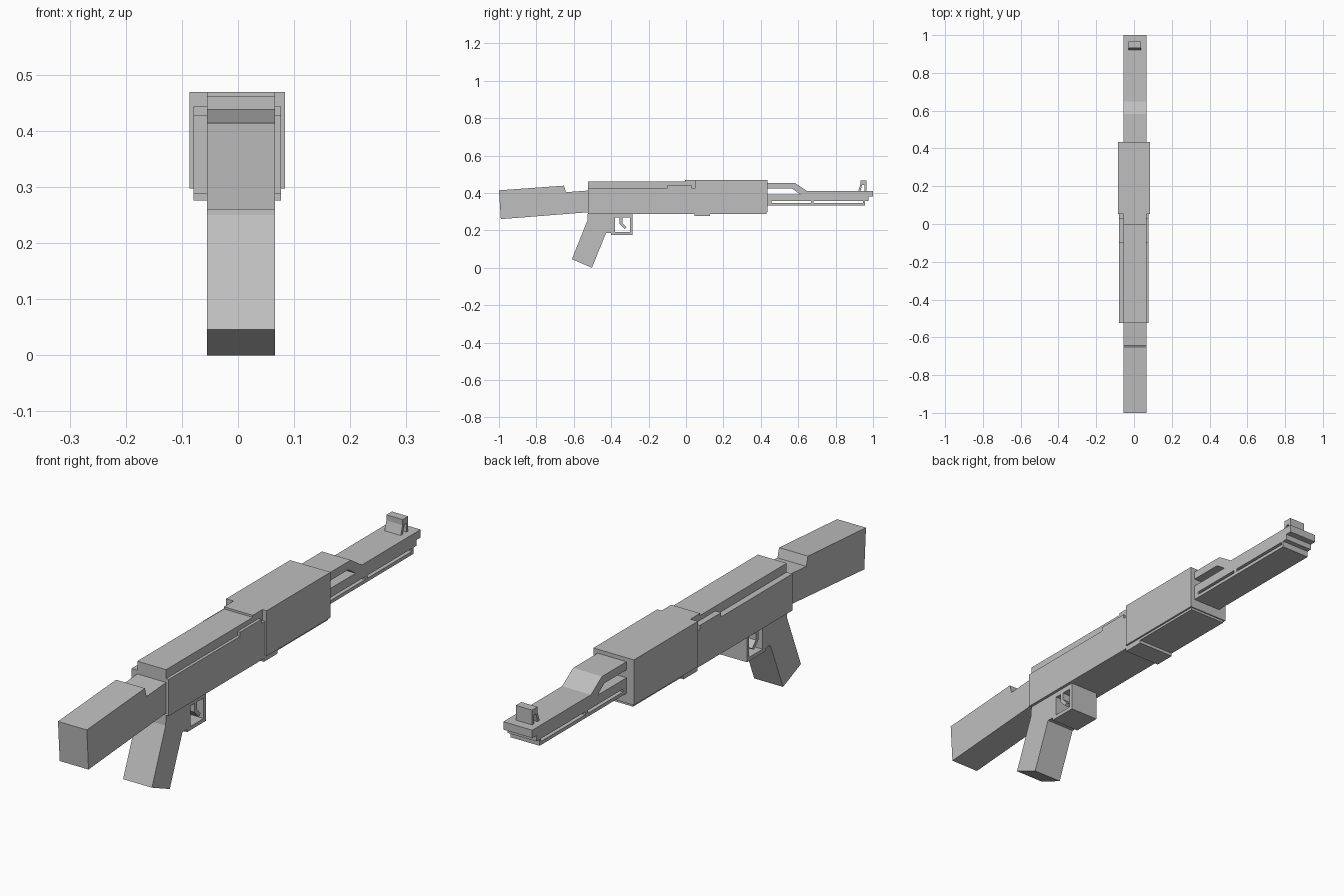
import bpy, bmesh

grey = bpy.data.materials.new("plain grey")
grey.diffuse_color = (0.52, 0.52, 0.52, 1)

NARROW = (-0.055, 0.066)
BODY = (-0.079, 0.077)
WIDE = (-0.086, 0.084)


def extrude(name, points, span=NARROW):
    """Extrude a side profile of (y, z) points across the x span."""
    bm = bmesh.new()
    face = bm.faces.new([bm.verts.new((span[0], y, z)) for y, z in points])
    ext = bmesh.ops.extrude_face_region(bm, geom=[face])
    moved = [v for v in ext["geom"] if isinstance(v, bmesh.types.BMVert)]
    bmesh.ops.translate(bm, verts=moved, vec=(span[1] - span[0], 0, 0))
    bmesh.ops.recalc_face_normals(bm, faces=bm.faces)
    mesh = bpy.data.meshes.new(name)
    bm.to_mesh(mesh)
    bm.free()
    mesh.materials.append(grey)
    obj = bpy.data.objects.new(name, mesh)
    bpy.context.collection.objects.link(obj)
    return obj


def box(name, y0, y1, z0, z1, span=NARROW):
    return extrude(name, [(y0, z0), (y1, z0), (y1, z1), (y0, z1)], span)


# Shoulder stock
extrude("stock", [(-1, 0.414), (-0.652, 0.439), (-0.642, 0.404), (-0.52, 0.413),
                  (-0.52, 0.297), (-0.99, 0.26)])

# Main body with a raised ledge, plus its narrow top cover
extrude("body", [(-0.525, 0.288), (0.43, 0.288), (0.43, 0.427), (0.03, 0.427),
                 (0.03, 0.443), (-0.098, 0.443), (-0.098, 0.427), (-0.525, 0.427)], BODY)
box("top_cover", -0.525, 0.0, 0.42, 0.461)
box("rear_block", -0.006, 0.06, 0.42, 0.469)

# Wide fore-end and the plate beneath it
box("fore_end", 0.052, 0.435, 0.297, 0.469, WIDE)
box("underside_plate", 0.045, 0.128, 0.276, 0.29, BODY)

# Grip
extrude("grip", [(-0.525, 0.292), (-0.528, 0.25), (-0.61, 0.046), (-0.503, 0.0),
                 (-0.427, 0.187), (-0.38, 0.187), (-0.38, 0.292)])

# Guard loop and lever
box("guard_bottom", -0.4, -0.287, 0.176, 0.19)
box("guard_front", -0.3, -0.287, 0.188, 0.29)
box("guard_top", -0.385, -0.295, 0.268, 0.29)
extrude("lever", [(-0.355, 0.27), (-0.355, 0.235), (-0.328, 0.208), (-0.318, 0.216),
                  (-0.34, 0.24), (-0.34, 0.27)])

# Front tube with the upper tube sloping down into it
extrude("front_tube", [(0.43, 0.358), (0.975, 0.358), (0.975, 0.38), (1.0, 0.38),
                       (1.0, 0.41), (0.648, 0.41), (0.582, 0.454), (0.43, 0.454),
                       (0.43, 0.423), (0.567, 0.423), (0.61, 0.393), (0.43, 0.393)])

# Thin rod below, with its spacers
box("rod", 0.43, 0.956, 0.334, 0.347)
for i, (a, b) in enumerate([(0.43, 0.456), (0.667, 0.682), (0.947, 0.956)]):
    box(f"rod_spacer_{i + 1}", a, b, 0.345, 0.36)

# Front post: two legs and a cap
SIGHT = (-0.03, 0.038)
box("post_cap", 0.932, 0.965, 0.443, 0.466, SIGHT)
extrude("post_rear_leg", [(0.92, 0.408), (0.932, 0.408), (0.942, 0.445), (0.932, 0.445)], SIGHT)
box("post_front_leg", 0.955, 0.965, 0.408, 0.445, SIGHT)
